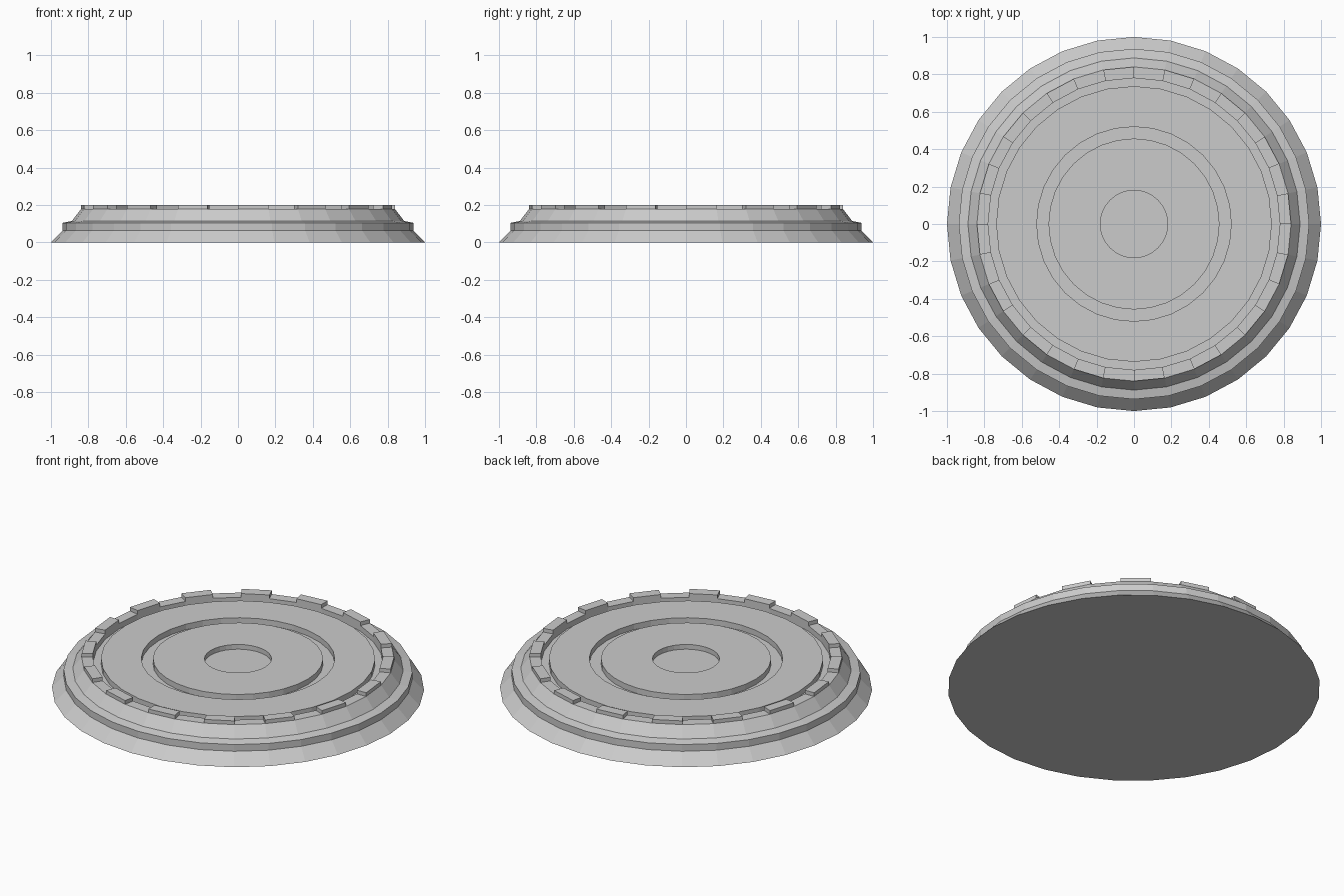
import bpy, bmesh
from math import cos, sin, tau

if "Cube" in bpy.data.objects:
    bpy.data.objects.remove(bpy.data.objects["Cube"])

SIDES = 32
TOP, GROOVE, TOOTH = 0.178, 0.145, 0.022

# Half profile (radius, height), from the foot up and in to the centre recess
profile = [
    (1.0, 0.0), (0.937, 0.065), (0.937, 0.105), (0.888, 0.115),
    (0.84, TOP), (0.78, TOP),                       # toothed rim
    (0.78, GROOVE), (0.737, GROOVE), (0.737, TOP),  # outer groove
    (0.52, TOP), (0.52, GROOVE), (0.457, GROOVE), (0.457, TOP),  # middle groove
    (0.18, TOP), (0.18, 0.15),                      # centre recess
]
RIM = 4  # profile step that carries the teeth

bm = bmesh.new()
rings = [[bm.verts.new((r * cos(tau * i / SIDES), r * sin(tau * i / SIDES), z))
          for i in range(SIDES)] for r, z in profile]

# Turned body
teeth = []
for k, (a, b) in enumerate(zip(rings, rings[1:])):
    for i in range(SIDES):
        j = (i + 1) % SIDES
        face = bm.faces.new((a[i], a[j], b[j], b[i]))
        if k == RIM and i % 2 == 0:
            teeth.append(face)
bm.faces.new(rings[-1])
bm.faces.new(rings[0][::-1])

# Raised teeth on every second rim segment
raised = bmesh.ops.extrude_discrete_faces(bm, faces=teeth)["faces"]
for face in raised:
    bmesh.ops.translate(bm, verts=face.verts[:], vec=(0, 0, TOOTH))
bmesh.ops.recalc_face_normals(bm, faces=bm.faces[:])

mesh = bpy.data.meshes.new("round_base")
bm.to_mesh(mesh)
bm.free()
bpy.context.collection.objects.link(bpy.data.objects.new("round_base", mesh))
